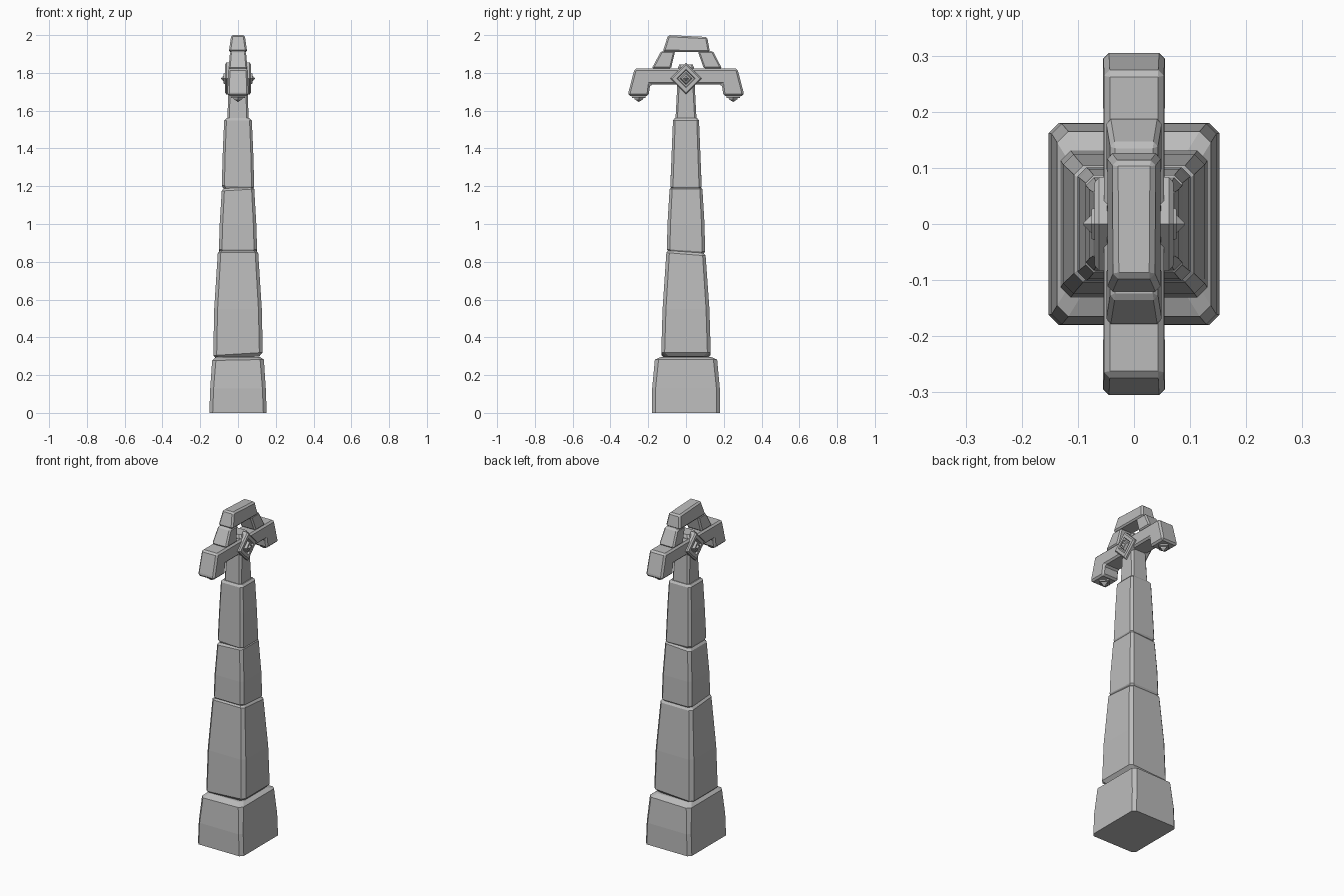
import bpy, bmesh
from mathutils import Matrix, Vector
from math import radians

if "Cube" in bpy.data.objects:
    bpy.data.objects.remove(bpy.data.objects["Cube"])

stone = bpy.data.materials.new("grey_stone")
stone.diffuse_color = (0.5, 0.5, 0.5, 1)
stone.use_nodes = True
stone.node_tree.nodes["Principled BSDF"].inputs["Base Color"].default_value = stone.diffuse_color


def finish(name, bm, bevel=0):
    bmesh.ops.recalc_face_normals(bm, faces=bm.faces)
    mesh = bpy.data.meshes.new(name)
    bm.to_mesh(mesh)
    bm.free()
    mesh.materials.append(stone)
    ob = bpy.data.objects.new(name, mesh)
    bpy.context.collection.objects.link(ob)
    if bevel:
        mod = ob.modifiers.new("chipped_edges", "BEVEL")
        mod.width, mod.segments, mod.limit_method = bevel, 1, "ANGLE"
        mod.angle_limit = radians(25)
    return ob


def loft(name, rings, matrix=Matrix()):
    """Join rings of points with quads and close both ends."""
    bm = bmesh.new()
    loops = [[bm.verts.new(matrix @ Vector(p)) for p in ring] for ring in rings]
    n = len(loops[0])
    for a, b in zip(loops, loops[1:]):
        for i in range(n):
            j = (i + 1) % n
            bm.faces.new((a[i], a[j], b[j], b[i]))
    bm.faces.new(loops[0])
    bm.faces.new(loops[-1])
    return finish(name, bm)


def corner_cut(z, hx, hy, c, tx=0, ty=0):
    """Rectangle with cut corners, tilted by tx and ty."""
    pts = [(hx - c, -hy), (hx, -hy + c), (hx, hy - c), (hx - c, hy),
           (-hx + c, hy), (-hx, hy - c), (-hx, -hy + c), (-hx + c, -hy)]
    return [(x, y, z + tx * x + ty * y) for x, y in pts]


def diamond(z, r):
    return [(r, 0, z), (0, r, z), (-r, 0, z), (0, -r, z)]


def slab(name, outline, half_low, half_high, bevel):
    """Side outline (y, z) extruded along x, narrowing with height."""
    bm = bmesh.new()
    lo, hi = min(p[1] for p in outline), max(p[1] for p in outline)
    sides = []
    for s in (-1, 1):
        sides.append([bm.verts.new((s * (half_low + (half_high - half_low) * (z - lo) / (hi - lo)), y, z))
                      for y, z in outline])
    n = len(outline)
    for i in range(n):
        j = (i + 1) % n
        bm.faces.new((sides[0][i], sides[0][j], sides[1][j], sides[1][i]))
    for side in sides:
        bm.faces.new(side)
    return finish(name, bm, bevel)


# Stacked column stones: rows of z, half width, half depth, corner cut, tilts
column = {
    "base_stone": [(0, .152, .18, .018), (.13, .147, .179, .018),
                   (.28, .137, .165, .02, .02, 0), (.297, .115, .13, .02)],
    "lower_stone": [(.292, .112, .112, .02, .06, 0), (.312, .131, .131, .018, .06, 0),
                    (.55, .126, .124, .018), (.84, .107, .104, .016, 0, -.08),
                    (.853, .096, .094, .016, 0, -.08)],
    "middle_stone": [(.845, .092, .092, .016, 0, -.06), (.86, .101, .101, .016, 0, -.06),
                     (1.0, .097, .098, .016), (1.18, .086, .087, .014, .06, 0),
                     (1.192, .076, .077, .014, .06, 0)],
    "upper_stone": [(1.185, .077, .075, .014, -.04, 0), (1.2, .086, .083, .014, -.04, 0),
                    (1.4, .08, .075, .013), (1.548, .073, .069, .012),
                    (1.56, .062, .06, .012)],
    "neck_stone": [(1.55, .056, .056, .01), (1.66, .053, .05, .01),
                   (1.83, .048, .042, .01), (1.845, .04, .035, .01)],
}
for name, rows in column.items():
    loft(name, [corner_cut(*row) for row in rows])

# Crossbeam with hanging ends
half = [(.19, 1.738), (.198, 1.678), (.306, 1.678), (.304, 1.70), (.272, 1.823)]
beam = half + [(-y, z) for y, z in reversed(half)]
slab("crossbeam", beam, .055, .053, .01)

# Leaning stones and capstone forming the open arch
slab("front_leaning_stone", [(-.182, 1.822), (-.08, 1.822), (-.057, 1.915), (-.132, 1.915)],
     .05, .042, .008)
slab("back_leaning_stone", [(.095, 1.822), (.191, 1.822), (.143, 1.915), (.062, 1.915)],
     .05, .042, .008)
slab("capstone", [(-.123, 1.912), (.127, 1.909), (.112, 1.99), (-.095, 2.0)],
     .049, .036, .009)

# Framed diamond ornaments on both broad sides of the beam
ornament = [(.035, .084), (.062, .084), (.07, .074), (.07, .05), (.06, .043),
            (.06, .034), (.076, .026), (.076, .016), (.09, .002)]
for side, s in (("right", 1), ("left", -1)):
    turn = Matrix.Translation((0, 0, 1.77)) @ Matrix.Rotation(radians(90 * s), 4, "Y")
    loft(side + "_diamond_ornament", [diamond(*row) for row in ornament], turn)

# Pointed studs under the beam ends
stud = [(0, .038), (.008, .036), (.01, .024), (.016, .022), (.029, .002)]
for side, y in (("front", -.25), ("back", .25)):
    turn = Matrix.Translation((0, y, 1.676)) @ Matrix.Rotation(radians(180), 4, "X")
    loft(side + "_stud", [diamond(*row) for row in stud], turn)
